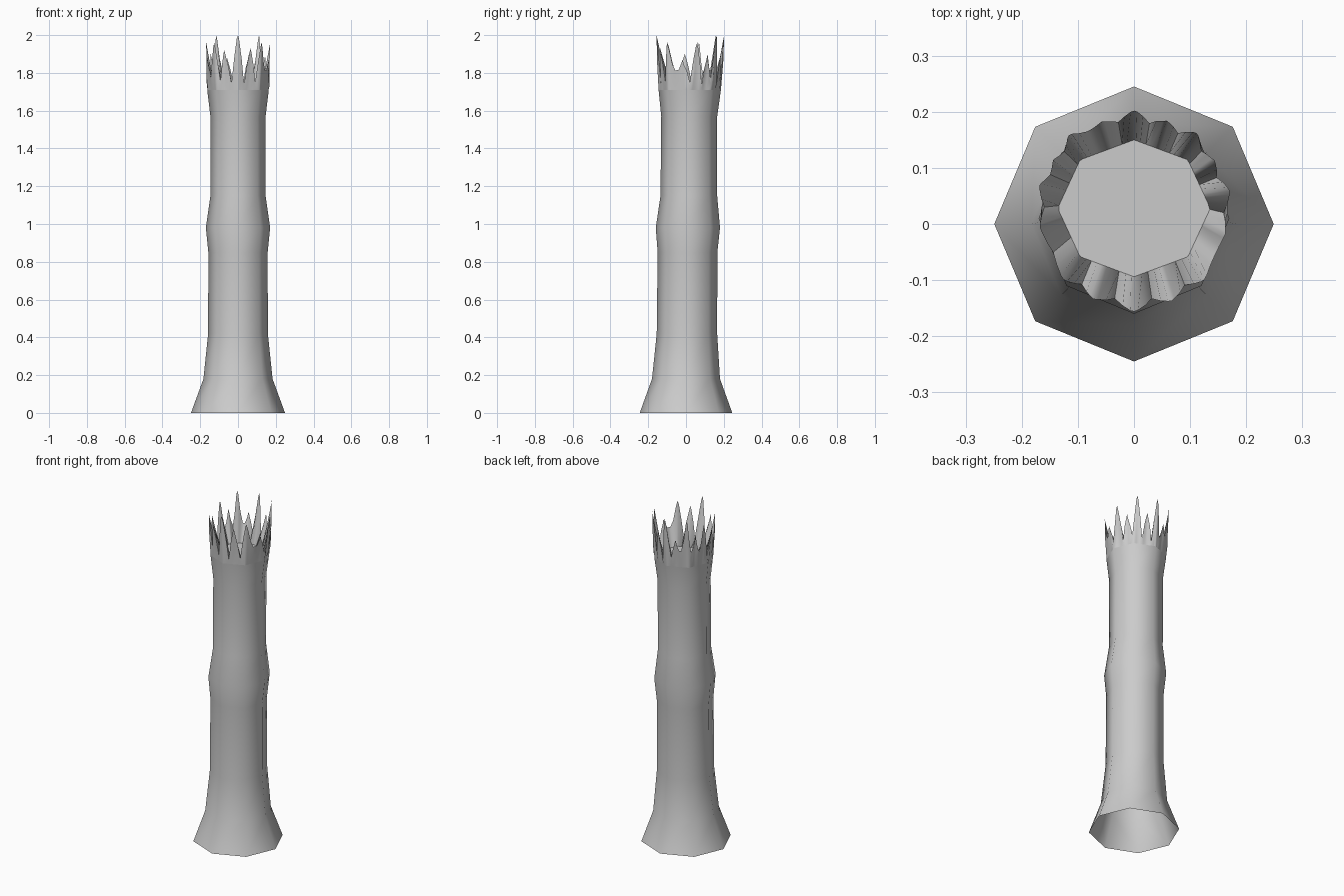
import bpy, random
from math import sin, cos, pi, radians

if "Cube" in bpy.data.objects:
    bpy.data.objects.remove(bpy.data.objects["Cube"])

random.seed(4)


def make_object(name, verts, faces, angle=60):
    mesh = bpy.data.meshes.new(name)
    mesh.from_pydata(verts, [], faces)
    obj = bpy.data.objects.new(name, mesh)
    bpy.context.collection.objects.link(obj)
    bpy.ops.object.select_all(action='DESELECT')
    obj.select_set(True)
    bpy.context.view_layer.objects.active = obj
    bpy.ops.object.shade_smooth_by_angle(angle=radians(angle))
    return obj


def octagon_point(angle, rx, ry, cy, z):
    """Point on the flat-sided octagon outline at a given angle."""
    step = pi / 4
    i, t = divmod(angle / step, 1)
    a, b = i * step, (i + 1) * step
    x = cos(a) * (1 - t) + cos(b) * t
    y = sin(a) * (1 - t) + sin(b) * t
    return (rx * x, cy + ry * y, z)


def bridge(rows, n):
    return [(r * n + i, r * n + (i + 1) % n, (r + 1) * n + (i + 1) % n, (r + 1) * n + i)
            for r in range(rows - 1) for i in range(n)]


# Eight-sided trunk, open underneath: x radius, y radius, y centre, height
rings = [(.249, .245, 0, 0), (.183, .18, 0, .18), (.158, .16, .005, .42),
         (.157, .158, .008, .85), (.17, .17, .01, .98), (.146, .15, .015, 1.15),
         (.146, .148, .017, 1.57), (.163, .165, .02, 1.71)]
verts = [octagon_point(i * pi / 4, *ring) for ring in rings for i in range(8)]
make_object("trunk", verts, bridge(len(rings), 8))

# Splinters around the broken top: direction in degrees, tip height
spikes = [(12, 1.96), (32, 1.89), (51, 2.0), (70, 1.9), (90, 2.0), (110, 1.88),
          (131, 2.0), (148, 1.9), (165, 1.96), (190, 1.9), (224, 1.96), (245, 1.92),
          (270, 2.0), (293, 1.93), (316, 1.96), (346, 1.87)]
n = len(spikes)
columns = []
for i, (deg, tip) in enumerate(spikes):
    before = (deg - spikes[i - 1][0]) % 360 / 2
    after = (spikes[(i + 1) % n][0] - deg) % 360 / 2
    valley = random.uniform(1.73, 1.82)
    rise = tip - 1.76
    columns += [(deg - before, valley),
                (deg - before * .55, 1.76 + rise * .5),
                (deg - before * .18, tip - .02),
                (deg, tip),
                (deg + after * .2, tip - .03),
                (deg + after * .6, 1.76 + rise * .45)]

base, middle, rim, inner = [], [], [], []
for deg, z in columns:
    a = radians(deg % 360)
    lift = (z - 1.71) / .29
    mid_z = 1.71 + (z - 1.71) * .5
    base.append(octagon_point(a, *rings[-1]))
    middle.append(octagon_point(a, .167 + .006 * lift, .169 + .006 * lift, .022, mid_z))
    rim.append((cos(a) * (.157 + .02 * lift), .023 + sin(a) * (.157 + .022 * lift), z))
    inner.append(octagon_point(a, .136, .122, .028, 1.71))
make_object("splintered_crown", base + middle + rim + inner, bridge(4, len(columns)))

# Flat broken wood inside the crown
heart = [octagon_point(i * pi / 4, .136, .122, .028, 1.71) for i in range(8)]
make_object("broken_core", heart, [tuple(range(8))])
